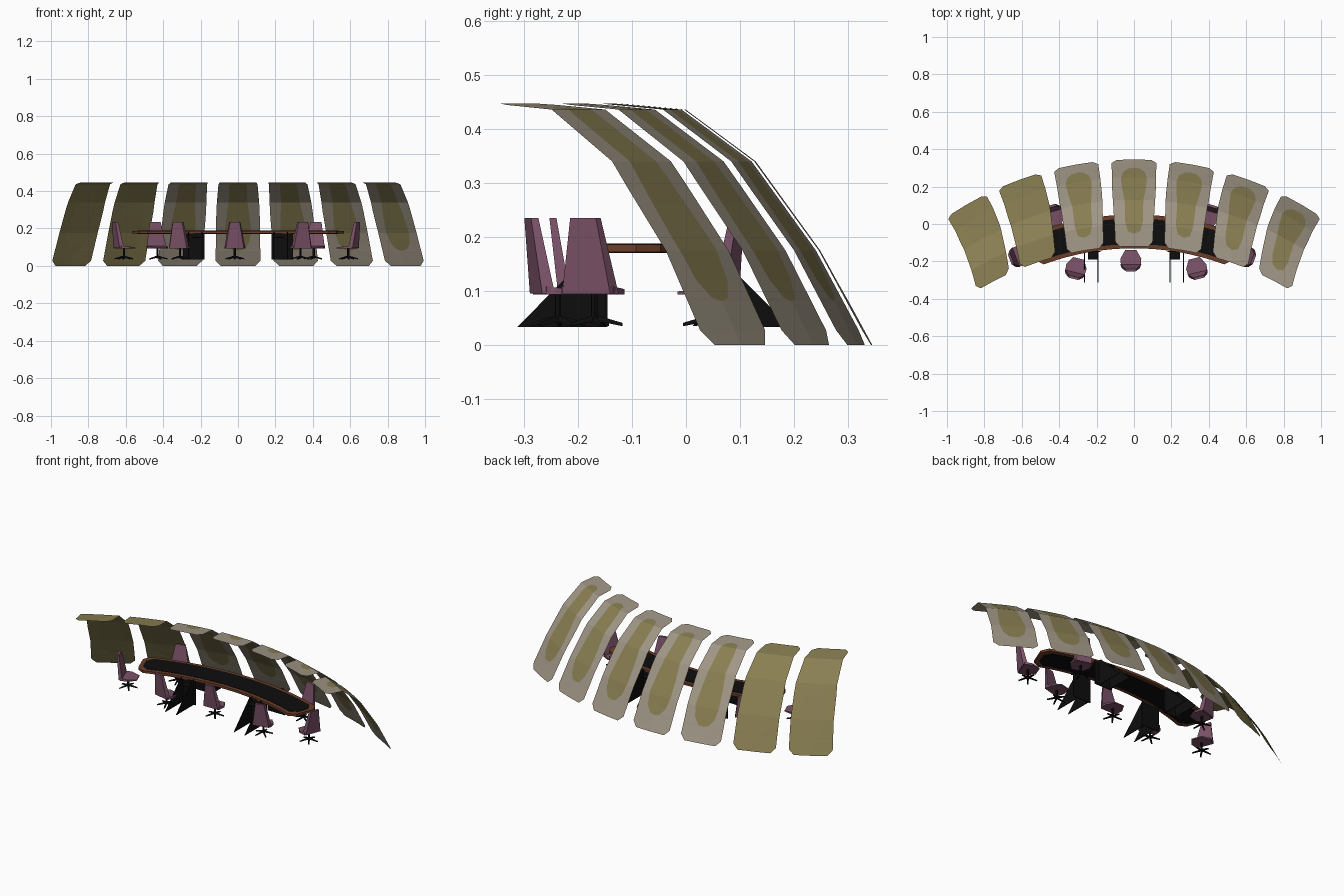
import bpy, math
from math import sin, cos, pi
from mathutils import Matrix, Vector

if "Cube" in bpy.data.objects:
    bpy.data.objects.remove(bpy.data.objects["Cube"])


def material(name, rgb):
    m = bpy.data.materials.new(name)
    m.diffuse_color = (*rgb, 1)
    m.use_nodes = True
    m.node_tree.nodes["Principled BSDF"].inputs["Base Color"].default_value = m.diffuse_color
    return m


OLIVE = material("olive", (0.25, 0.21, 0.085))
GREY = material("warm grey", (0.35, 0.305, 0.235))
BLACK = material("black", (0.004, 0.004, 0.004))
WOOD = material("red brown wood", (0.15, 0.048, 0.022))
PURPLE = material("dusty purple", (0.2, 0.085, 0.14))


def build(name, verts, faces, mats, idx=None, matrix=None):
    me = bpy.data.meshes.new(name)
    me.from_pydata([tuple(v) for v in verts], [], faces)
    for m in mats:
        me.materials.append(m)
    if idx:
        for p, i in zip(me.polygons, idx):
            p.material_index = i
    me.update()
    ob = bpy.data.objects.new(name, me)
    bpy.context.scene.collection.objects.link(ob)
    if matrix:
        ob.matrix_world = matrix
    return ob


def loft(name, a, b, mat, matrix=None):
    """Closed solid between two matching outlines."""
    n = len(a)
    faces = [tuple(range(n))[::-1], tuple(range(n, 2 * n))]
    faces += [(i, (i + 1) % n, n + (i + 1) % n, n + i) for i in range(n)]
    return build(name, list(a) + list(b), faces, [mat], matrix=matrix)


def interp(table, t):
    for (a, va), (b, vb) in zip(table, table[1:]):
        if t <= b:
            return va + (vb - va) * max(0, t - a) / (b - a)
    return table[-1][1]


# ---- curved canopy panels, fanned along an arc
PROFILE = [(0.345, 0), (0.25, 0.175), (0.13, 0.34), (0.0, 0.436), (-0.12, 0.447)]
LEN = [0]
for p, q in zip(PROFILE, PROFILE[1:]):
    LEN.append(LEN[-1] + math.dist(p, q))
TOTAL = LEN[-1]
KNOTS = [s / TOTAL for s in LEN]
Y_OF = [(k, p[0]) for k, p in zip(KNOTS, PROFILE)]
Z_OF = [(k, p[1]) for k, p in zip(KNOTS, PROFILE)]
HALF = [(0, 0.092), (0.045, 0.12), (0.5, 0.116), (0.96, 0.1), (1, 0.075)]
OVAL = [(0.135, 0.001), (0.145, 0.03), (0.2, 0.058), (0.3, 0.07), (0.45, 0.062),
        (0.6, 0.05), (0.8, 0.047), (0.88, 0.033), (0.9, 0.001)]
ROWS = sorted(set([r[0] for r in HALF + OVAL] + KNOTS))


def panel(k):
    verts, faces, idx = [], [], []
    for t in ROWS:
        y, z, h, o = (interp(tab, t) for tab in (Y_OF, Z_OF, HALF, OVAL))
        radius = 1.78 - 0.17 * t
        centre = math.radians(k * (10.1 - 0.8 * t))
        for u in (-h, -o, o, h):
            a = centre + u / radius
            verts.append((radius * sin(a), y - radius * (1 - cos(a)), z))
    for r in range(len(ROWS) - 1):
        mid = (ROWS[r] + ROWS[r + 1]) / 2
        for c in range(3):
            i = r * 4 + c
            faces.append((i, i + 1, i + 5, i + 4))
            idx.append(1 if k <= -2 or (c == 1 and 0.135 < mid < 0.9) else 0)
    build(f"canopy_panel_{k + 4}", verts, faces, [GREY, OLIVE], idx)


for k in range(-3, 4):
    panel(k)


# ---- curved table: wooden slab with black inlays above and below
def arc_slab(name, inset, z0, z1, mat):
    end = math.radians(21.5) - inset / 1.5
    ch = 0.035
    n = 16
    angles = [-end] + [(-1 + 2 * i / n) * (end - ch / 1.5) for i in range(n + 1)] + [end]
    rings = []
    for i, a in enumerate(angles):
        c = ch if i in (0, len(angles) - 1) else 0
        r0, r1 = 1.4 + inset + c, 1.58 - inset - c
        rings += [(r * sin(a), -1.53 + r * cos(a), z)
                  for r, z in ((r0, z0), (r1, z0), (r1, z1), (r0, z1))]
    faces = [(0, 1, 2, 3)]
    m = len(angles)
    for i in range(m - 1):
        for j in range(4):
            p, q = i * 4 + j, i * 4 + (j + 1) % 4
            faces.append((p, p + 4, q + 4, q))
    faces.append(tuple(4 * (m - 1) + j for j in (3, 2, 1, 0)))
    build(name, rings, faces, [mat])


arc_slab("table_slab", 0, 0.172, 0.186, WOOD)
arc_slab("table_top_inlay", 0.022, 0.18, 0.188, BLACK)
arc_slab("table_under_inlay", 0.022, 0.170, 0.178, BLACK)


# ---- table legs: upright plate with triangular fins, front and rear
def box(name, x0, x1, y0, y1, z0, z1, mat):
    sq = [(x0, y0), (x1, y0), (x1, y1), (x0, y1)]
    loft(name, [(x, y, z0) for x, y in sq], [(x, y, z1) for x, y in sq], mat)


FIN = [(-0.145, 0.033), (-0.313, 0.033), (-0.165, 0.182), (-0.145, 0.182)]
for sx in (-1, 1):
    for end, fy in (("front", lambda y: y), ("rear", lambda y: -0.12 - y)):
        tag = f"{end}_{'left' if sx < 0 else 'right'}"
        box(f"leg_plate_{tag}", sx * 0.178, sx * 0.295, fy(-0.145), fy(-0.15), 0.033, 0.175, BLACK)
        for n, x in enumerate((0.19, 0.262)):
            loft(f"leg_fin_{tag}_{n}", [(sx * x, fy(y), z) for y, z in FIN],
                 [(sx * (x + 0.004), fy(y), z) for y, z in FIN], BLACK)
        box(f"leg_cap_{tag}", sx * 0.192, sx * 0.245, fy(-0.145), fy(-0.19), 0.15, 0.155, BLACK)


# ---- swivel chairs: local +y points away from the table
def chair(n, x, y, angle):
    mat = Matrix.Translation((x, y, 0)) @ Matrix.Rotation(angle, 4, 'Z')
    # seat: wedge thinning to the front
    plan = [(-0.052, 0.035), (-0.056, -0.01), (-0.03, -0.055), (0.03, -0.055),
            (0.056, -0.01), (0.052, 0.035)]
    loft(f"chair_seat_{n}", [(a, b, 0.093) for a, b in plan],
         [(a, b, 0.099 + 0.1 * max(0, b + 0.055)) for a, b in plan], PURPLE, mat)

    # back: tapered slab leaning outward
    def ring(h, b0, b1, z):
        return [(-h, b0, z), (h, b0, z), (h * 0.85, b1, z), (-h * 0.85, b1, z)]
    loft(f"chair_back_{n}", ring(0.056, 0.02, 0.042, 0.095), ring(0.03, 0.045, 0.058, 0.235),
         PURPLE, mat)
    # pole
    hexa = [(0.006 * cos(i * pi / 3), 0.006 * sin(i * pi / 3)) for i in range(6)]
    loft(f"chair_pole_{n}", [(a, b, 0.04) for a, b in hexa], [(a, b, 0.095) for a, b in hexa],
         BLACK, mat)
    # five-armed star base
    verts, faces = [], []
    for i in range(5):
        a = 2 * pi * i / 5 - pi / 2
        d, s = Vector((cos(a), sin(a), 0)), Vector((-sin(a), cos(a), 0))
        o = len(verts)
        verts += [s * 0.006 + Vector((0, 0, 0.045)), s * -0.006 + Vector((0, 0, 0.045)),
                  Vector((0, 0, 0.056)), d * 0.052 + s * 0.004 + Vector((0, 0, 0.035)),
                  d * 0.052 - s * 0.004 + Vector((0, 0, 0.035)), d * 0.052 + Vector((0, 0, 0.041))]
        faces += [(o, o + 1, o + 4, o + 3), (o + 1, o + 2, o + 5, o + 4),
                  (o + 2, o, o + 3, o + 5), (o + 3, o + 4, o + 5)]
    build(f"chair_star_base_{n}", verts, faces, [BLACK], matrix=mat)


R = math.radians
CHAIRS = [(-0.017, -0.195, 180), (-0.31, -0.237, 166), (0.335, -0.237, 194),
          (-0.61, -0.17, 111), (0.59, -0.17, 249), (-0.43, 0.045, 16), (0.405, 0.045, -16)]
for n, (x, y, deg) in enumerate(CHAIRS):
    chair(n + 1, x, y, R(deg))
